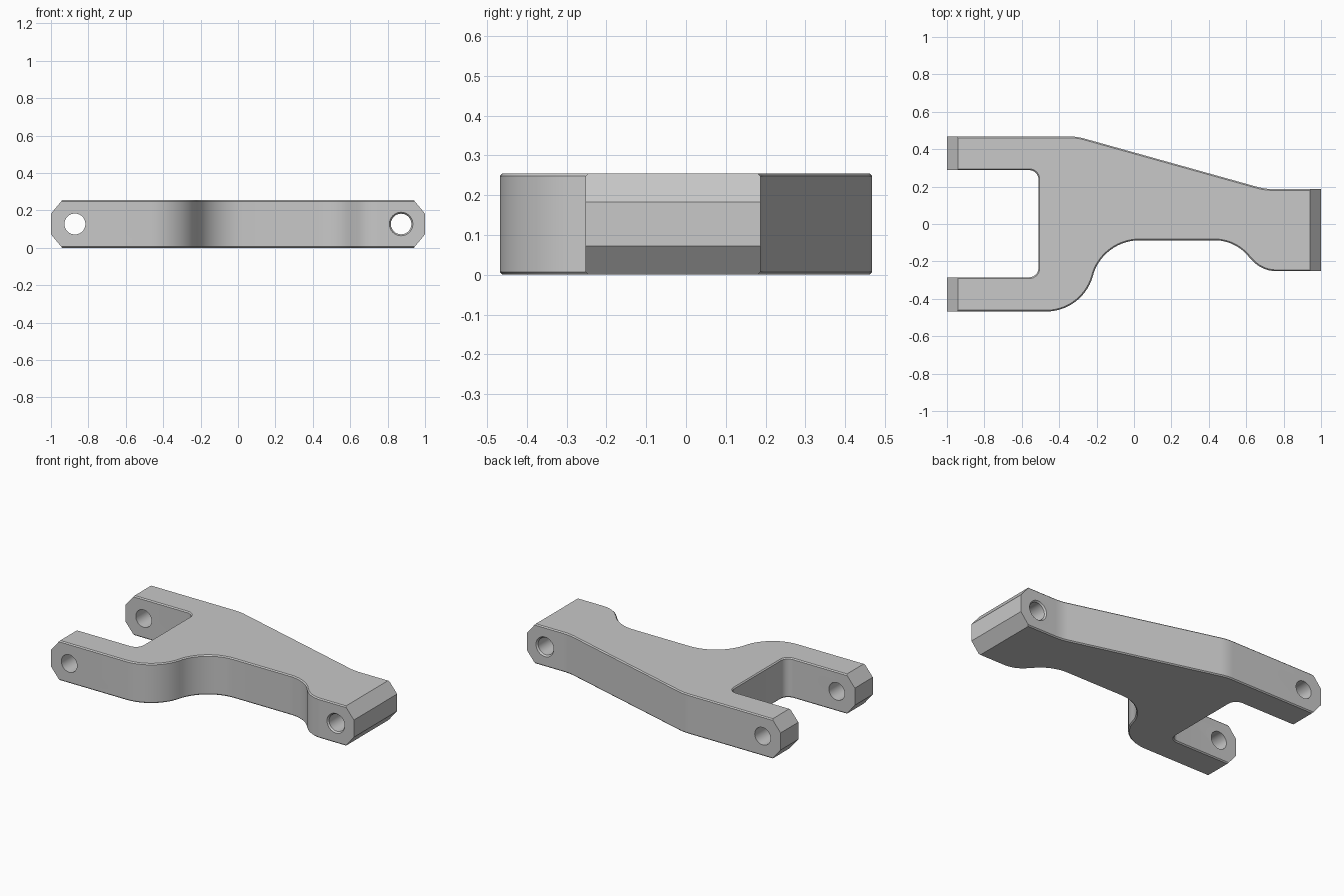
import bpy, bmesh
from math import pi, sin, cos, tan, atan2
from mathutils import Vector

if "Cube" in bpy.data.objects:
    bpy.data.objects.remove(bpy.data.objects["Cube"])

H = 0.255        # thickness of the arm
W = 0.468        # half width of the fork
RIM = 0.007      # chamfer along the outline
GREY = (0.58, 0.58, 0.58, 1)

grey = bpy.data.materials.new("plain grey")
grey.use_nodes = True
grey.diffuse_color = GREY
grey.node_tree.nodes["Principled BSDF"].inputs["Base Color"].default_value = GREY


def arc(cx, cy, r, a0, a1, n=14):
    """Points on an arc from angle a0 to a1."""
    return [Vector((cx + r * cos(a0 + (a1 - a0) * i / n),
                    cy + r * sin(a0 + (a1 - a0) * i / n))) for i in range(n + 1)]


def fillet(before, corner, after, r, n=8):
    """Rounded corner between two straight edges."""
    p, c, q = Vector(before), Vector(corner), Vector(after)
    u, v = (p - c).normalized(), (q - c).normalized()
    half = u.angle(v) / 2
    centre = c + (u + v).normalized() * r / sin(half)
    s, e = c + u * r / tan(half) - centre, c + v * r / tan(half) - centre
    start = atan2(s.y, s.x)
    turn = (atan2(e.y, e.x) - start + pi) % (2 * pi) - pi
    return arc(centre.x, centre.y, r, start, start + turn, n)


def s_bend(c1, r1, c2, r2, a_start, a_end):
    """Two tangent arcs, the second curving the other way."""
    a = atan2(c2[1] - c1[1], c2[0] - c1[0])
    return arc(*c1, r1, a_start, a) + arc(*c2, r2, a + pi, a_end)[1:]


def new_object(name, bm):
    mesh = bpy.data.meshes.new(name)
    bmesh.ops.recalc_face_normals(bm, faces=bm.faces)
    bm.to_mesh(mesh)
    bm.free()
    mesh.materials.append(grey)
    ob = bpy.data.objects.new(name, mesh)
    bpy.context.collection.objects.link(ob)
    return ob


# Outline, counter-clockwise from the front fork tip
shoulder, neck = (-0.305, W), (0.70, 0.187)
slot_front, slot_back = (-0.511, -0.285), (-0.511, 0.288)
outline = [Vector((-1, -W))]
outline += s_bend((-0.47, -W + 0.26), 0.26, (0.03, -0.347), 0.26, -pi / 2, pi / 2)
outline += s_bend((0.43, -0.322), 0.235, (0.76, -0.08), 0.172, pi / 2, 1.5 * pi)
outline += [Vector((1, -0.252)), Vector((1, 0.187))]
outline += fillet((1, 0.187), neck, shoulder, 0.3)
outline += fillet(neck, shoulder, (-1, W), 0.3)
outline += [Vector((-1, W)), Vector((-1, 0.288))]
outline += fillet((-1, 0.288), slot_back, slot_front, 0.05)
outline += fillet(slot_back, slot_front, (-1, -0.285), 0.05)
outline += [Vector((-1, -0.285))]

# Arm body: extruded outline with chamfered rims
bm = bmesh.new()
base = bm.faces.new([bm.verts.new((p.x, p.y, 0)) for p in outline])
top = bmesh.ops.extrude_face_region(bm, geom=[base], use_keep_orig=True)["geom"]
bmesh.ops.translate(bm, vec=(0, 0, H), verts=[g for g in top if isinstance(g, bmesh.types.BMVert)])
bmesh.ops.recalc_face_normals(bm, faces=bm.faces)
rims = [e for e in bm.edges if abs(e.verts[0].co.z - e.verts[1].co.z) < 1e-5]
bmesh.ops.bevel(bm, geom=rims, offset=RIM, segments=1, affect='EDGES')

# Sloped cuts above and below each end
for sx in (-1, 1):
    for sz in (-1, 1):
        cut = bmesh.ops.bisect_plane(
            bm, geom=bm.verts[:] + bm.edges[:] + bm.faces[:], clear_outer=True,
            plane_co=(sx, 0, H / 2 + sz * 0.055), plane_no=(sx * 0.0725, 0, sz * 0.06))
        edges = [g for g in cut["geom_cut"] if isinstance(g, bmesh.types.BMEdge)]
        bmesh.ops.edgenet_fill(bm, edges=edges)
arm = new_object("suspension_arm", bm)


# Pin holes: turned cutters running front to back
def hole_cutter(name, x, stations, n=40):
    """Lathe (y, radius) stations about a front-to-back axis."""
    bm = bmesh.new()
    rings = [[bm.verts.new((x + r * cos(2 * pi * i / n), y, H / 2 + r * sin(2 * pi * i / n)))
              for i in range(n)] for y, r in stations]
    for a, b in zip(rings, rings[1:]):
        for i in range(n):
            j = (i + 1) % n
            bm.faces.new((a[i], a[j], b[j], b[i]))
    bm.faces.new(rings[0])
    bm.faces.new(rings[-1])
    ob = new_object(name, bm)
    ob.hide_render = True
    return ob


cutters = [
    hole_cutter("fork_hole_cutter", -0.872, [(-0.6, 0.056), (0.6, 0.056)]),
    hole_cutter("end_hole_cutter", 0.872, [(-0.262, 0.071), (-0.242, 0.055),
                                           (0.177, 0.055), (0.197, 0.071)]),
]
for cutter in cutters:
    mod = arm.modifiers.new(cutter.name, 'BOOLEAN')
    mod.operation, mod.solver, mod.object = 'DIFFERENCE', 'EXACT', cutter

# Bake the cuts, drop the cutters and shade
bpy.ops.object.select_all(action='DESELECT')
arm.select_set(True)
bpy.context.view_layer.objects.active = arm
for cutter in cutters:
    bpy.ops.object.modifier_apply(modifier=cutter.name)
    bpy.data.objects.remove(cutter)
bpy.ops.object.shade_smooth_by_angle(angle=pi / 7)
